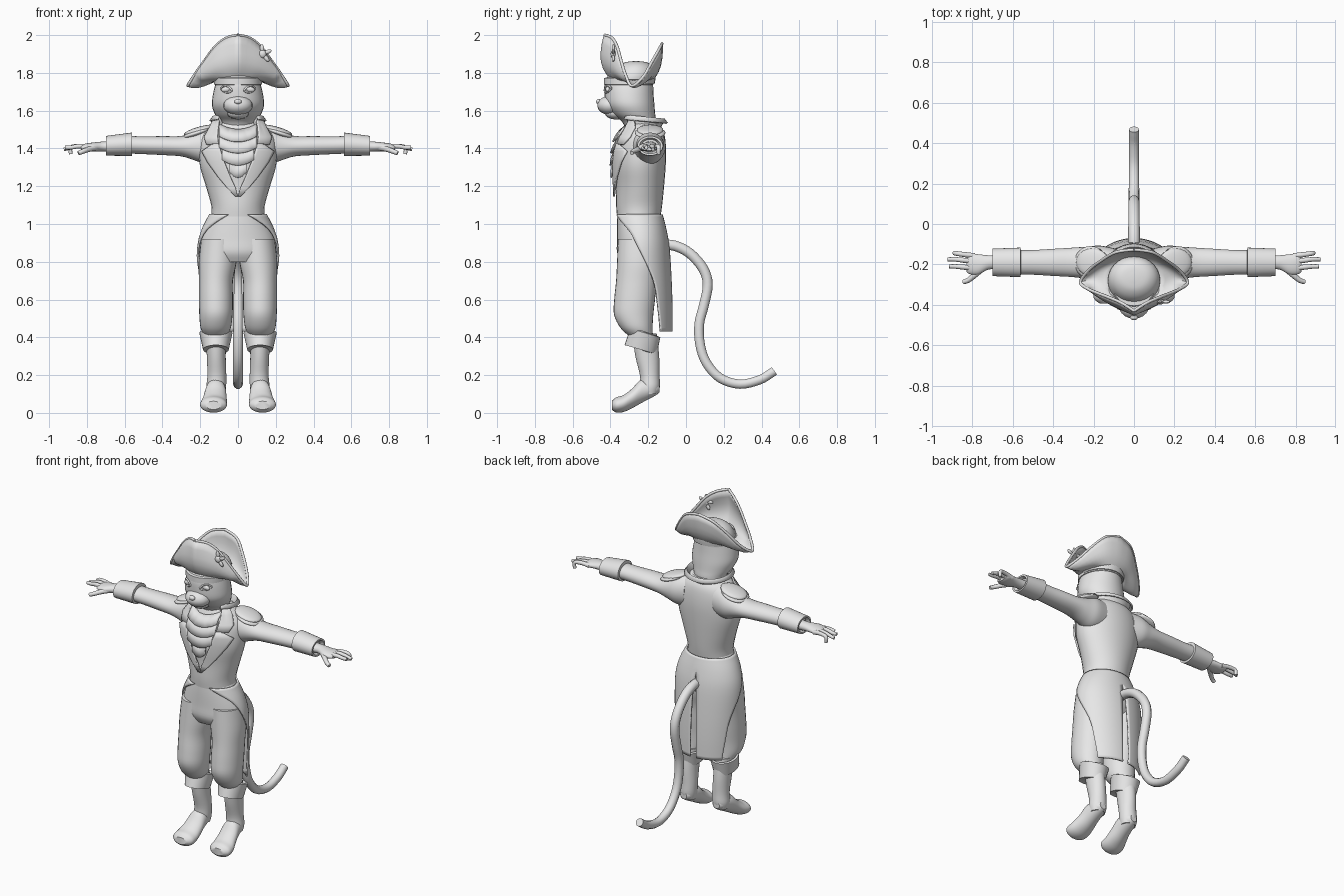
import bpy, math
from mathutils import Vector as V

if "Cube" in bpy.data.objects:
    bpy.data.objects.remove(bpy.data.objects["Cube"])

grey = bpy.data.materials.new("light grey")
grey.use_nodes = True
grey.diffuse_color = (0.8, 0.8, 0.8, 1)
grey.node_tree.nodes["Principled BSDF"].inputs["Base Color"].default_value = (0.8, 0.8, 0.8, 1)


def smooth_rows(rows, steps=4):
    """Catmull-Rom interpolation of equal-length tuples."""
    out = []
    for i in range(len(rows) - 1):
        quad = [rows[max(i - 1, 0)], rows[i], rows[i + 1], rows[min(i + 2, len(rows) - 1)]]
        for s in range(steps):
            t = s / steps
            out.append(tuple(b + 0.5 * t * (c - a + t * (2*a - 5*b + 4*c - d + t * (3*(b - c) + d - a)))
                             for a, b, c, d in zip(*quad)))
    return out + [rows[-1]]


def add_mirror(ob):
    mod = ob.modifiers.new("mirror", 'MIRROR')
    mod.merge_threshold = 0.002


def make(name, verts, faces, mirror=False, thick=0, angle=40):
    me = bpy.data.meshes.new(name)
    me.from_pydata([tuple(v) for v in verts], [], faces)
    me.shade_smooth()
    me.set_sharp_from_angle(angle=math.radians(angle))
    me.materials.append(grey)
    ob = bpy.data.objects.new(name, me)
    bpy.context.collection.objects.link(ob)
    if mirror:
        add_mirror(ob)
    if thick:
        mod = ob.modifiers.new("thickness", 'SOLIDIFY')
        mod.thickness, mod.offset = thick, 0
    return ob


def loft(name, rings, mirror=False, n=28, angle=40):
    """Capped skin through ellipses given as (centre, half axis, half axis)."""
    verts, faces = [], []
    for c, u, v in rings:
        for k in range(n):
            a = math.tau * k / n
            verts.append(V(c) + V(u) * math.cos(a) + V(v) * math.sin(a))
    for r in range(len(rings) - 1):
        for k in range(n):
            a, b = r * n + k, r * n + (k + 1) % n
            faces.append((a, b, b + n, a + n))
    faces += [tuple(reversed(range(n))), tuple(range(len(verts) - n, len(verts)))]
    ob = make(name, verts, faces, mirror, 0, angle)
    return ob


def loft_z(name, rows, **kw):
    """Rows of z, x centre, y centre, x radius, y radius."""
    return loft(name, [((x, y, z), (rx, 0, 0), (0, ry, 0)) for z, x, y, rx, ry in smooth_rows(rows)], **kw)


def loft_x(name, rows, steps=4, **kw):
    """Rows of x, y centre, z centre, y radius, z radius."""
    return loft(name, [((x, y, z), (0, ry, 0), (0, 0, rz)) for x, y, z, ry, rz in smooth_rows(rows, steps)],
                mirror=True, **kw)


def sheet(name, rows, thick=0.01, mirror=True):
    m = len(rows[0])
    faces = [(r*m + k, r*m + k + 1, (r + 1)*m + k + 1, (r + 1)*m + k)
             for r in range(len(rows) - 1) for k in range(m - 1)]
    return make(name, [p for row in rows for p in row], faces, mirror, thick)


def tube(name, pts, radius, taper=0.7, mirror=False):
    cu = bpy.data.curves.new(name, 'CURVE')
    cu.dimensions, cu.bevel_depth, cu.bevel_resolution, cu.use_fill_caps = '3D', radius, 3, True
    path = smooth_rows(pts)
    sp = cu.splines.new('POLY')
    sp.points.add(len(path) - 1)
    for i, p in enumerate(path):
        sp.points[i].co = (*p, 1)
        sp.points[i].radius = 1 - (1 - taper) * i / (len(path) - 1)
    sp.use_smooth = True
    cu.materials.append(grey)
    ob = bpy.data.objects.new(name, cu)
    bpy.context.collection.objects.link(ob)
    if mirror:
        add_mirror(ob)


def ball(name, c, r, mirror=False, tilt=0, n=9):
    """Ellipsoid, tilted about the y axis."""
    u, w = V((math.cos(tilt), 0, -math.sin(tilt))), V((math.sin(tilt), 0, math.cos(tilt)))
    rings = []
    for i in range(n + 1):
        a = math.pi * (0.03 + 0.94 * i / n)
        s = math.sin(a)
        rings.append((V(c) - w * r[2] * math.cos(a), u * r[0] * s, V((0, r[1] * s, 0))))
    loft(name, rings, mirror, 20, 80)


def front_y(rows, x, z):
    """Front surface of a z loft at a given x and z."""
    rows = sorted(smooth_rows(rows))
    z = min(max(z, rows[0][0]), rows[-1][0])
    z0, _, cy, rx, ry = min(rows, key=lambda r: abs(r[0] - z))
    return cy - ry * math.sqrt(max(0.05, 1 - (x / rx) ** 2))


# Coat body, hips and trousers
TORSO = [(1.04, 0, -.25, .14, .115), (1.1, 0, -.248, .142, .122), (1.2, 0, -.243, .17, .127),
         (1.3, 0, -.243, .2, .135), (1.38, 0, -.24, .207, .135), (1.45, 0, -.235, .2, .125),
         (1.5, 0, -.23, .165, .108), (1.54, 0, -.235, .11, .085)]
loft_z("coat_body", TORSO)
loft_z("hips", [(1.06, 0, -.25, .138, .113), (1, 0, -.245, .165, .12), (.92, 0, -.24, .195, .125),
                (.85, 0, -.245, .2, .12), (.8, 0, -.25, .17, .09)])
loft_z("trouser_legs", [(.92, .1, -.245, .095, .115), (.8, .108, -.25, .1, .115), (.7, .117, -.262, .09, .108),
                        (.6, .117, -.272, .09, .108), (.52, .117, -.277, .088, .104),
                        (.45, .118, -.262, .08, .085), (.41, .118, -.24, .06, .065)], mirror=True)

# Lower legs, boot cuffs and feet
loft_z("lower_legs", [(.42, .117, -.22, .055, .065), (.3, .115, -.205, .05, .063), (.2, .112, -.192, .05, .052),
                      (.14, .115, -.19, .052, .052), (.1, .115, -.19, .045, .04)], mirror=True)
loft("boot_cuffs", [((.117, y, z), (rx, 0, 0), (0, ry, -.024)) for z, y, rx, ry in
                    [(.405, -.218, .06, .06), (.428, -.216, .078, .072), (.423, -.216, .088, .08),
                     (.335, -.24, .068, .085), (.335, -.24, .05, .06)]], mirror=True, angle=30)
loft("feet", [((x, y, z), (rx, 0, 0), (0, 0, rz)) for y, x, z, rx, rz in smooth_rows(
    [(-.14, .115, .13, .022, .022), (-.165, .115, .13, .042, .04), (-.235, .118, .115, .054, .062),
     (-.285, .122, .077, .062, .052), (-.33, .128, .05, .07, .045), (-.37, .13, .042, .068, .04),
     (-.393, .13, .04, .04, .022)])], mirror=True)

# Coat tails, split at the back
tails = []
for z, cy, rx, ry, reach, gap in smooth_rows([
        (1.05, -.25, .148, .122, 160, 0), (.97, -.242, .188, .134, 118, 0), (.87, -.238, .212, .147, 95, 3),
        (.7, -.236, .212, .156, 66, 5), (.55, -.235, .206, .16, 57, 6), (.43, -.235, .2, .16, 52, 6)]):
    angles = [math.radians(gap + (reach - gap) * k / 14) for k in range(15)]
    tails.append([(rx * math.sin(a), cy + ry * math.cos(a), z) for a in angles])
sheet("coat_tails", tails)

# Sleeves, sleeve cuffs and shoulder boards
loft_x("sleeves", [(.1, -.2, 1.42, .08, .1), (.17, -.195, 1.415, .088, .098), (.23, -.192, 1.412, .08, .075),
                   (.3, -.19, 1.412, .073, .054), (.4, -.19, 1.415, .067, .05), (.5, -.19, 1.417, .061, .047),
                   (.6, -.19, 1.42, .06, .046)])
loft_x("sleeve_cuffs", [(.56, -.19, 1.422, .058, .045), (.562, -.19, 1.422, .073, .062),
                        (.7, -.19, 1.414, .068, .052), (.7, -.19, 1.414, .056, .042),
                        (.68, -.19, 1.414, .045, .034)], steps=1, angle=30)
ball("shoulder_boards", (.205, -.19, 1.497), (.085, .07, .018), True, .28)
ball("shoulder_pads", (.215, -.19, 1.483), (.085, .082, .018), True, .32)

# Hands
loft_x("palms", [(.67, -.19, 1.41, .036, .028), (.72, -.19, 1.41, .035, .026), (.77, -.2, 1.408, .05, .023),
                 (.81, -.197, 1.405, .052, .02), (.83, -.195, 1.403, .042, .013)])
for label, y0, y1, x1, z1 in [("little", -.158, -.145, .885, 1.37), ("middle", -.185, -.175, .922, 1.395),
                              ("index", -.218, -.21, .915, 1.405)]:
    tube(label + "_fingers", [(.79, y0, 1.405), (.84, (y0 + y1) / 2, 1.412), (.885, y1, 1.405),
                              (x1, y1, z1)], .014, .7, True)
tube("thumbs", [(.745, -.215, 1.405), (.785, -.25, 1.397), (.82, -.278, 1.385), (.845, -.287, 1.375)], .016, .7, True)

# Standing collar
collar = []
for z, rx, ry in [(1.48, .125, .1), (1.53, .118, .1), (1.565, .135, .122), (1.545, .147, .135)]:
    collar.append([(rx * math.sin(a), -.235 + ry * math.cos(a), z - .012 * math.cos(a))
                   for a in [math.radians(9.5 * k) for k in range(15)]])
sheet("collar", collar)


def chest_plate(name, rows, sag=0, cols=8):
    """Rows of z, inner x, outer x, offset laid over the chest."""
    grid = []
    for z, x0, x1, off in rows:
        row = []
        for k in range(cols + 1):
            u = k / cols
            x = x0 + (x1 - x0) * u
            zz = z + sag * u * u
            row.append((x, front_y(TORSO, x, zz) - off, zz))
        grid.append(row)
    sheet(name, grid)


# Lapels and ruffled shirt front
chest_plate("upper_lapels", [(1.56, .095, .128, .02), (1.51, .105, .15, .016), (1.46, .107, .178, .014),
                             (1.42, .103, .165, .016)])
chest_plate("lower_lapels", [(1.425, .103, .13, .016), (1.385, .09, .19, .018), (1.33, .072, .162, .016),
                             (1.25, .04, .105, .014), (1.19, .012, .055, .012), (1.145, 0, .012, .012)])
for i, (top, low, w) in enumerate([(1.5, 1.435, .1), (1.445, 1.375, .1), (1.385, 1.31, .085), (1.32, 1.245, .045)]):
    chest_plate(f"ruffle_{i + 1}", [(top, 0, w, .006), ((top + low) / 2, 0, w, .016), (low, 0, w, .022)], .03)

# Head, muzzle and face
HEAD = [(1.48, 0, -.235, .09, .075), (1.54, 0, -.248, .1, .09), (1.58, 0, -.275, .122, .112),
        (1.63, 0, -.295, .138, .128), (1.69, 0, -.302, .132, .13), (1.75, 0, -.302, .118, .128),
        (1.8, 0, -.29, .11, .115)]
loft_z("head", HEAD)
ball("muzzle", (0, -.4, 1.628), (.078, .07, .052))
ball("nose", (0, -.462, 1.648), (.02, .014, .014))
ball("chin", (0, -.37, 1.588), (.058, .06, .035))
eye_y = front_y(HEAD, .062, 1.715)
ball("eyes", (.062, eye_y + .002, 1.713), (.027, .012, .015), True, .15)
for label, dz in [("upper", .018), ("lower", -.016)]:
    tube(label + "_eyelids", [(x, front_y(HEAD, x, 1.713) - .003, 1.713 + dz * h + (x - .062) * .2)
                              for x, h in [(.032, 0), (.047, .8), (.062, 1), (.078, .8), (.092, 0)]], .005, 1, True)

# Hat crown, headband and folded brim
loft_z("hat_crown", [(1.745, 0, -.29, .128, .125), (1.79, 0, -.275, .128, .115), (1.83, 0, -.268, .108, .095),
                     (1.855, 0, -.265, .07, .06), (1.862, 0, -.265, .015, .015)])
loft("headband", [((0, -.303, z), (r, 0, 0), (0, r + .006, 0)) for z, r in
                  [(1.735, .115), (1.738, .126), (1.772, .126), (1.775, .115)]], angle=30)
EDGE = [(0, -.43, 2), (.06, -.392, 1.985), (.12, -.365, 1.94), (.18, -.342, 1.86), (.23, -.32, 1.79),
        (.265, -.288, 1.732), (.225, -.23, 1.775), (.16, -.18, 1.86), (.09, -.14, 1.93), (0, -.127, 1.955)]
edge = smooth_rows(EDGE, 3)
brim = []
for t in range(7):
    t = t / 6
    row = []
    for k, e in enumerate(edge):
        a = math.pi * k / (len(edge) - 1)
        out = V((math.sin(a), -math.cos(a), 0))
        inner = V((.122 * out.x, -.285 + .105 * out.y, 1.762))
        bulge = math.sin(math.pi * t)
        row.append(inner.lerp(V(e), t) + out * (.035 if k < 12 else .015) * bulge - V((0, 0, .02 * bulge)))
    brim.append(row)
sheet("hat_brim", brim, .012)
tube("brim_trim", edge, .008, 1, True)

# Rosette on the left front of the brim
centre = V((.13, -.385, 1.9))
ball("rosette_middle", centre, (.02, .014, .022))
for i in range(5):
    a = math.tau * i / 5 + .4
    ball(f"rosette_petal_{i + 1}", centre + V((math.cos(a), 0, math.sin(a))) * .03, (.022, .008, .011), False, -a)

# Tail
tube("tail", [(0, -.13, .89), (0, -.06, .885), (0, .02, .845), (0, .09, .765), (0, .115, .68), (0, .095, .57),
              (0, .07, .47), (0, .075, .36), (0, .108, .265), (0, .18, .185), (0, .285, .152), (0, .39, .175),
              (0, .45, .21), (0, .468, .222)], .029, .85)
